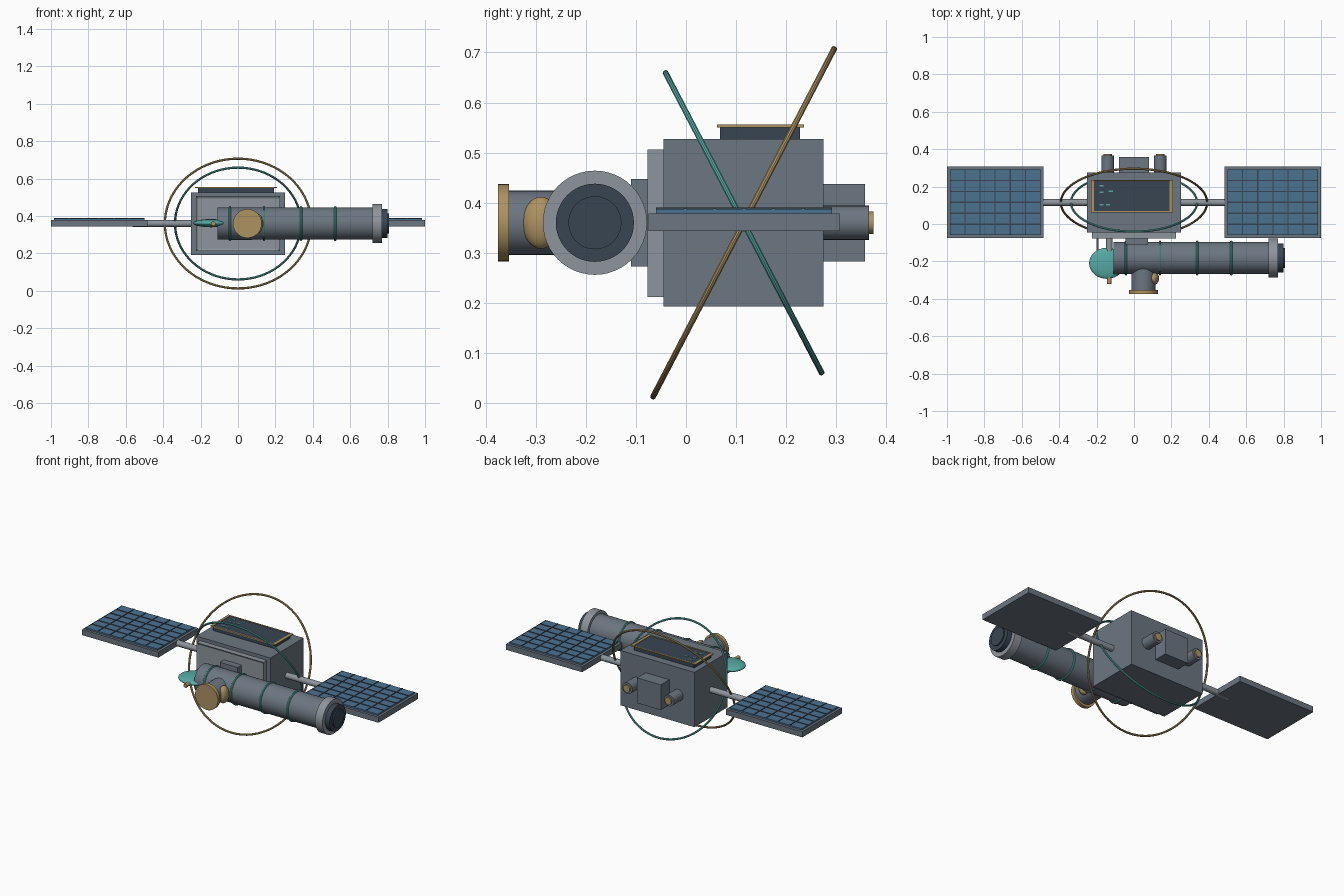
import bpy, bmesh, math
from mathutils import Vector

if "Cube" in bpy.data.objects:
    bpy.data.objects.remove(bpy.data.objects["Cube"])

def mat(name, rgb):
    m = bpy.data.materials.new(name)
    m.diffuse_color = (*rgb, 1)
    m.use_nodes = True
    m.node_tree.nodes["Principled BSDF"].inputs["Base Color"].default_value = m.diffuse_color
    return m

SLATE = mat("slate", (0.15, 0.18, 0.22))
STEEL = mat("steel", (0.27, 0.30, 0.33))
DARK = mat("dark", (0.04, 0.06, 0.085))
GOLD = mat("gold", (0.42, 0.29, 0.12))
TEAL = mat("teal", (0.09, 0.40, 0.37))
BLUE = mat("blue", (0.07, 0.17, 0.28))

def finish(name, m, smooth=False):
    o = bpy.context.object
    o.name = name
    o.data.materials.append(m)
    if smooth:
        bpy.ops.object.shade_smooth_by_angle()
    return o

def box(name, x, y, z, m):
    """Box from (min, max) ranges."""
    bpy.ops.mesh.primitive_cube_add(size=1)
    o = finish(name, m)
    for v in o.data.vertices:
        v.co = [a[0] if c < 0 else a[1] for a, c in zip((x, y, z), v.co)]
    return o

def rod(name, a, b, r, m, n=40):
    """Cylinder between two points."""
    a, b = Vector(a), Vector(b)
    bpy.ops.mesh.primitive_cylinder_add(vertices=n, radius=r, depth=(b - a).length,
        location=(a + b) / 2, rotation=(b - a).to_track_quat('Z', 'Y').to_euler())
    return finish(name, m, True)

def ball(name, loc, half, m):
    bpy.ops.mesh.primitive_uv_sphere_add(segments=32, ring_count=16, location=loc)
    o = finish(name, m, True)
    o.scale = half
    return o

def ring(name, loc, rot, R, r, m):
    bpy.ops.mesh.primitive_torus_add(location=loc, rotation=rot, major_radius=R,
        minor_radius=r, major_segments=72, minor_segments=10)
    return finish(name, m, True)

C = 0.36     # height of the main axis
HY = 0.115   # depth of the hub centre

# body
box("body", (-0.25, 0.25), (-0.045, 0.275), (0.193, 0.527), SLATE)
panel = box("front_panel", (-0.225, 0.225), (-0.077, -0.045), (0.212, 0.506), STEEL)
bm = bmesh.new()
bm.from_mesh(panel.data)
bm.normal_update()
face = min(bm.faces, key=lambda f: f.calc_center_median().y)
bmesh.ops.inset_region(bm, faces=[face], thickness=0.016)
bmesh.ops.translate(bm, verts=face.verts, vec=(0, 0.006, 0))
bm.to_mesh(panel.data)
bm.free()

# display on top: dark slab, thin gold rim and small status bars
box("display", (-0.215, 0.192), (0.068, 0.228), (0.527, 0.553), DARK)
x0, x1, y0, y1 = -0.23, 0.208, 0.062, 0.236
for i, (x, y) in enumerate([((x0, x1), (y0, y0 + 0.007)), ((x0, x1), (y1 - 0.007, y1)),
                            ((x0, x0 + 0.016), (y0, y1)), ((x1 - 0.017, x1), (y0, y1))]):
    box(f"display_rim_{i}", x, y, (0.55, 0.556), GOLD)
for i, (x, y) in enumerate([(-0.185, 0.2), (-0.185, 0.165), (-0.135, 0.17), (-0.185, 0.1), (-0.15, 0.1)]):
    box(f"status_bar_{i}", (x, x + 0.022), (y, y + 0.008), (0.553, 0.555), TEAL)

# solar wings
for s, side in ((-1, "left"), (1, "right")):
    def span(a, b):
        return tuple(sorted((s * a, s * b)))
    rod(f"{side}_boom", (s * 0.24, HY, C), (s * 0.565, HY, C), 0.018, STEEL, 24)
    box(f"{side}_wing_frame", span(0.485, 1.0), (-0.075, 0.308), (0.344, 0.378), SLATE)
    box(f"{side}_wing_cells", span(0.50, 0.985), (-0.06, 0.292), (0.378, 0.387), BLUE)
    for i in range(1, 6):
        x = 0.50 + 0.485 * i / 6
        y = -0.06 + 0.352 * i / 6
        box(f"{side}_cell_line_x{i}", span(x - 0.003, x + 0.003), (-0.06, 0.292), (0.386, 0.39), DARK)
        box(f"{side}_cell_line_y{i}", span(0.50, 0.985), (y - 0.003, y + 0.003), (0.386, 0.39), DARK)
    # rear thrusters
    rod(f"{side}_thruster", (s * 0.14, 0.27, C), (s * 0.14, 0.365, C), 0.034, SLATE, 32)
    rod(f"{side}_thruster_nozzle", (s * 0.14, 0.36, C), (s * 0.14, 0.374, C), 0.022, GOLD, 32)

box("rear_block", (-0.08, 0.08), (0.275, 0.357), (0.283, 0.437), SLATE)

# two crossed rings
ring("outer_ring", (0, HY, C), (math.radians(62.5), 0, 0), 0.391, 0.006, GOLD)
ring("inner_ring", (0, HY, C), (math.radians(117.5), 0, 0), 0.337, 0.006, TEAL)

# telescope
TY = -0.182
def along(name, a, b, r, m):
    return rod(name, (a, TY, C), (b, TY, C), r, m, 48)
box("telescope_mount", (-0.045, 0.075), (-0.11, -0.07), (0.273, 0.447), SLATE)
along("telescope_tube", -0.11, 0.73, 0.086, SLATE)
along("telescope_collar", 0.72, 0.77, 0.104, STEEL)
along("telescope_rim", 0.77, 0.80, 0.078, DARK)
along("telescope_lens", 0.80, 0.808, 0.053, DARK)
for i, x in enumerate((-0.043, 0.139, 0.337, 0.52)):
    ring(f"telescope_band_{i}", (x, TY, C), (0, math.pi / 2, 0), 0.086, 0.007, TEAL)

# side viewer with cap and knob
rod("viewer_tube", (0.05, TY, C), (0.05, -0.355, C), 0.064, SLATE)
rod("viewer_cap", (0.05, -0.353, C), (0.05, -0.375, C), 0.077, GOLD)
ball("viewer_knob", (0.106, -0.29, C), (0.028, 0.036, 0.052), GOLD)

# dish with arm and tip
ball("dish", (-0.145, -0.21, 0.362), (0.095, 0.083, 0.022), TEAL)
rod("dish_arm", (-0.132, -0.07, C), (-0.132, -0.16, C), 0.017, STEEL, 24)
rod("dish_strut", (-0.195, -0.07, C), (-0.195, -0.16, C), 0.005, STEEL, 12)
rod("dish_tip", (-0.132, -0.28, C), (-0.132, -0.32, C), 0.012, GOLD, 20)
